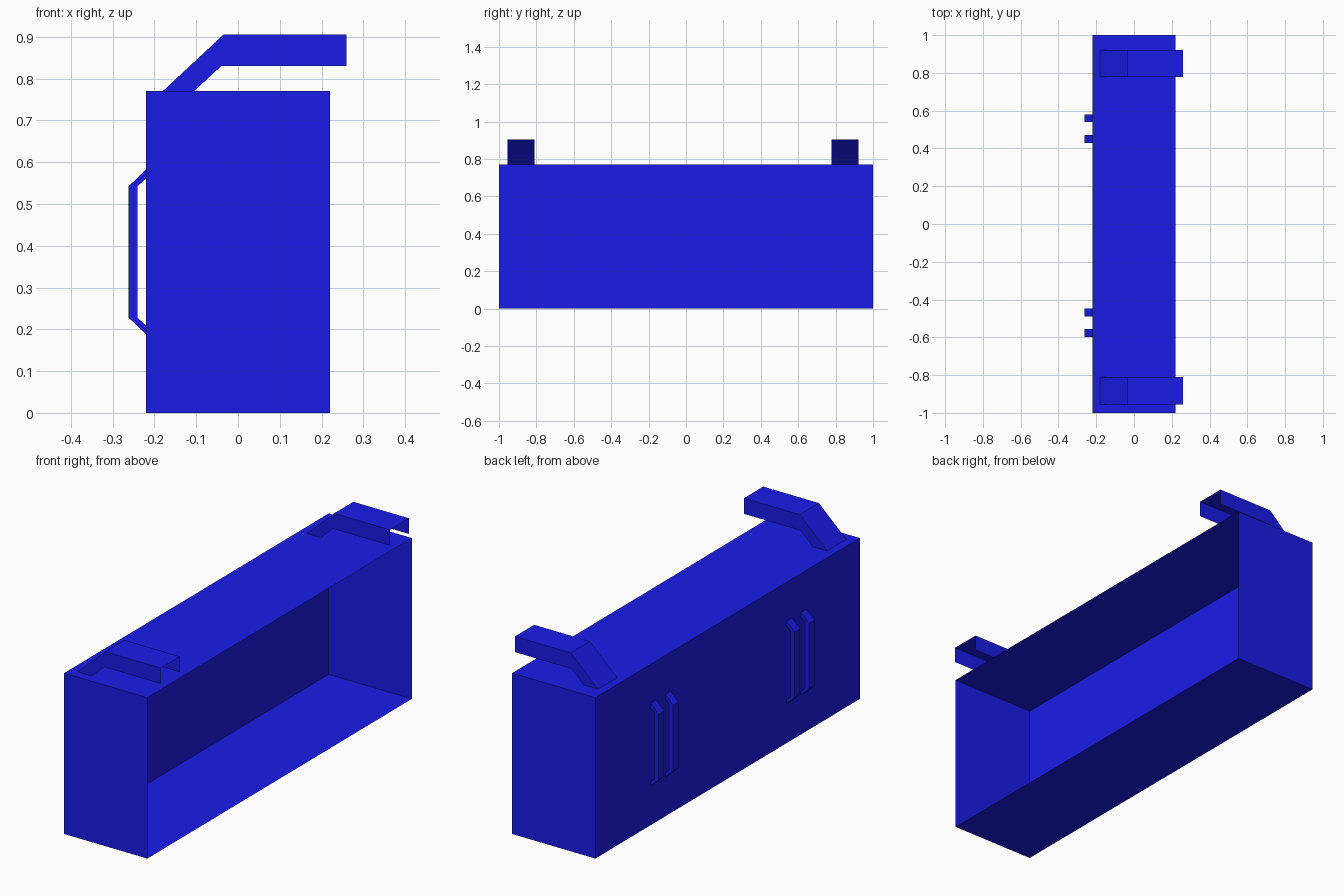
import bpy, bmesh

if "Cube" in bpy.data.objects:
    bpy.data.objects.remove(bpy.data.objects["Cube"])

blue = bpy.data.materials.new("blue")
blue.diffuse_color = (0.01, 0.012, 0.8, 1)
blue.use_nodes = True
blue.node_tree.nodes["Principled BSDF"].inputs["Base Color"].default_value = blue.diffuse_color


def finish(bm, name):
    bmesh.ops.recalc_face_normals(bm, faces=bm.faces[:])
    mesh = bpy.data.meshes.new(name)
    bm.to_mesh(mesh)
    bm.free()
    mesh.materials.append(blue)
    ob = bpy.data.objects.new(name, mesh)
    bpy.context.collection.objects.link(ob)
    return ob


def channel(name, outer, inner, y0, y1):
    """Bent channel: a sheet along the outer path with two side walls, open inside."""
    bm = bmesh.new()
    rows = [[bm.verts.new((x, y, z)) for x, z in path]
            for path, y in ((inner, y0), (outer, y0), (outer, y1), (inner, y1))]
    for a, b in zip(rows, rows[1:]):
        for i in range(len(outer) - 1):
            bm.faces.new((a[i], a[i + 1], b[i + 1], b[i]))
    return finish(bm, name)


# Thin-walled box, open on the +x side
bm = bmesh.new()
bmesh.ops.create_cube(bm, size=1)
for v in bm.verts:
    v.co = (v.co.x * 0.44, v.co.y * 2, (v.co.z + 0.5) * 0.77)
bm.normal_update()
bmesh.ops.delete(bm, geom=[f for f in bm.faces if f.normal.x > 0.9], context='FACES_ONLY')
finish(bm, "open_box")

# Bent hooks on the top
hook_outer = [(-0.18, 0.77), (-0.035, 0.905), (0.26, 0.905)]
hook_inner = [(-0.105, 0.77), (-0.04, 0.83), (0.26, 0.83)]
for i, (y0, y1) in enumerate([(-0.955, -0.81), (0.777, 0.922)]):
    channel(f"top_hook_{i + 1}", hook_outer, hook_inner, y0, y1)

# Slim paired belt loops on the back wall
loop_outer = [(-0.22, 0.583), (-0.262, 0.542), (-0.262, 0.228), (-0.22, 0.188)]
loop_inner = [(-0.22, 0.561), (-0.241, 0.542), (-0.241, 0.228), (-0.22, 0.209)]
for i, y in enumerate((-0.577, -0.468, 0.45, 0.56)):
    channel(f"wall_loop_{i + 1}", loop_outer, loop_inner, y - 0.021, y + 0.021)

# Centre the whole model on x = 0 is already given by the outer paths
